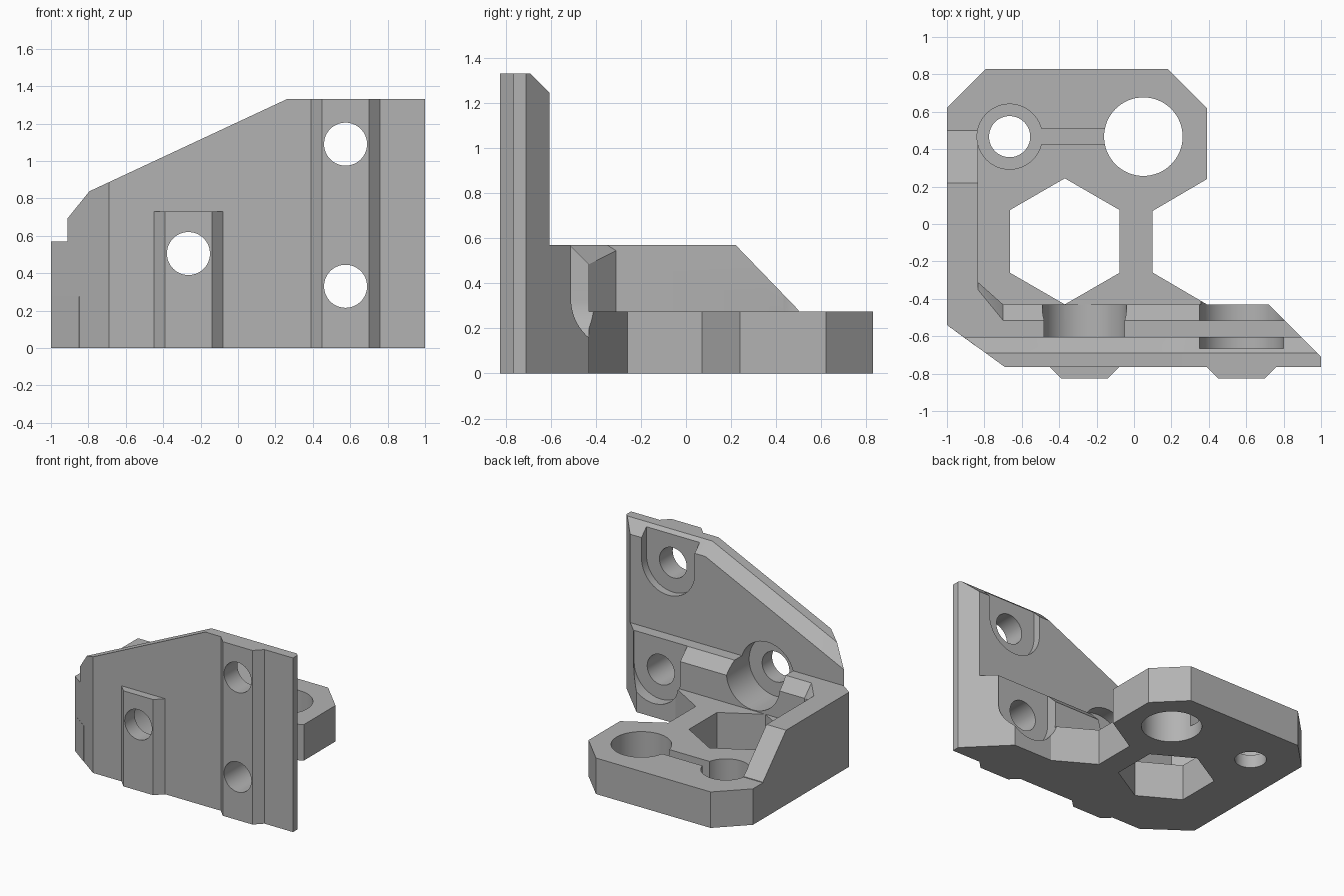
import bpy, bmesh, math
from mathutils import Vector, Matrix

old = bpy.data.objects.get("Cube")
if old:
    bpy.data.objects.remove(old, do_unlink=True)

grey = bpy.data.materials.new("plain grey")
grey.use_nodes = True
COLOUR = (0.45, 0.45, 0.45, 1)
grey.diffuse_color = COLOUR
grey.node_tree.nodes["Principled BSDF"].inputs["Base Color"].default_value = COLOUR


def finish(name, bm):
    bmesh.ops.recalc_face_normals(bm, faces=bm.faces)
    mesh = bpy.data.meshes.new(name)
    bm.to_mesh(mesh)
    bm.free()
    mesh.materials.append(grey)
    ob = bpy.data.objects.new(name, mesh)
    bpy.context.collection.objects.link(ob)
    return ob


def prism(name, outline, axis, lo, hi):
    """Extrude a flat outline along an axis; outline keeps the other axes in order."""
    bm = bmesh.new()
    pts = []
    for p in outline:
        v = list(p)
        v.insert("xyz".index(axis), lo)
        pts.append(bm.verts.new(v))
    face = bm.faces.new(pts)
    ext = bmesh.ops.extrude_face_region(bm, geom=[face])
    step = Vector([hi - lo if a == axis else 0 for a in "xyz"])
    bmesh.ops.translate(bm, vec=step, verts=[g for g in ext["geom"] if isinstance(g, bmesh.types.BMVert)])
    return finish(name, bm)


def hull(name, points):
    bm = bmesh.new()
    for p in points:
        bm.verts.new(p)
    bmesh.ops.convex_hull(bm, input=bm.verts[:])
    bmesh.ops.dissolve_limit(bm, angle_limit=0.01, verts=bm.verts[:], edges=bm.edges[:])
    return finish(name, bm)


def trim(ob, co, normal):
    """Slice off everything on the normal side of a plane and cap it."""
    bm = bmesh.new()
    bm.from_mesh(ob.data)
    cut = bmesh.ops.bisect_plane(bm, geom=bm.verts[:] + bm.edges[:] + bm.faces[:],
                                 plane_co=co, plane_no=normal, clear_outer=True)
    edges = [g for g in cut["geom_cut"] if isinstance(g, bmesh.types.BMEdge)]
    if edges:
        bmesh.ops.contextual_create(bm, geom=edges)
    bmesh.ops.recalc_face_normals(bm, faces=bm.faces)
    bm.to_mesh(ob.data)
    bm.free()


def arc(cx, cy, r, n=64, start=0.0, sweep=math.tau):
    steps = n if sweep == math.tau else n + 1
    return [(cx + r * math.cos(start + sweep * i / n), cy + r * math.sin(start + sweep * i / n))
            for i in range(steps)]


def u_shape(cx, cz, r, top):
    return arc(cx, cz, r, 32, math.pi, math.pi) + [(cx + r, top), (cx - r, top)]


def combine(target, tool, operation):
    mod = target.modifiers.new("combine", 'BOOLEAN')
    mod.operation, mod.solver, mod.object = operation, 'EXACT', tool
    bpy.context.view_layer.objects.active = target
    bpy.ops.object.modifier_apply(modifier=mod.name)
    bpy.data.objects.remove(tool, do_unlink=True)


# Upright plate with a chamfered rear top edge
top_line = [(1, 1.33), (0.26, 1.33), (-1, 0.742)]
FRONT, BACK = -0.765, -0.605
plate = hull("bracket",
             [(x, y, 0) for x in (-1, 1) for y in (FRONT, BACK)]
             + [(x, y, z) for x, z in top_line for y in (FRONT, -0.69)]
             + [(x, BACK, z - (0.085 if x > 0 else 0.09)) for x, z in top_line])

# Thick lower rail behind the plate
rail = prism("rail", [(-0.7, 0), (-0.43, 0), (-0.43, 0.485), (-0.515, 0.57), (-0.7, 0.57)],
             "x", -0.9, 0.95)

# Side rib with a sloping end
rib = prism("side_rib", [(-0.7, 0), (0.5, 0), (0.5, 0.28), (0.22, 0.57), (-0.7, 0.57)],
            "x", -1, -0.835)

# Diagonal web in the inner corner
web = hull("corner_web", [(-0.9, -0.31, 0), (-0.835, -0.31, 0), (-0.7, -0.43, 0), (-0.7, -0.6, 0),
                          (-0.9, -0.6, 0), (-0.9, -0.31, 0.545), (-0.835, -0.31, 0.545),
                          (-0.835, -0.35, 0.57), (-0.7, -0.515, 0.57), (-0.7, -0.43, 0.485),
                          (-0.7, -0.6, 0.57), (-0.9, -0.6, 0.57), (-0.9, -0.35, 0.57)])

# Horizontal base
base = prism("base", [(-1, 0.62), (-0.79, 0.83), (0.18, 0.83), (0.39, 0.62), (0.39, 0.24),
                      (0.1, 0.07), (0.1, -0.26), (0.39, -0.43), (0.39, -0.65), (-0.85, -0.65),
                      (-1, -0.54)], "z", 0, 0.275)

# Corner cuts shared by the rear pieces
for ob in (plate, rail, rib):
    trim(ob, (-1, -0.54, 0), Vector((-0.225, -0.31, 0)).normalized())
    trim(ob, (1, -0.71, 0), Vector((1, 1, 0)).normalized())

# Locating ridges on the front face
ridges = [prism("ridge", [(cx - 0.185, FRONT), (cx - 0.125, -0.825), (cx + 0.125, -0.825),
                          (cx + 0.185, FRONT), (cx + 0.125, -0.72), (cx - 0.125, -0.72)], "z", 0, h)
          for cx, h in ((-0.265, 0.73), (0.575, 1.33))]

for part in [rail, rib, web, base] + ridges:
    combine(plate, part, 'UNION')

# Screw holes and screw head pockets
cutters = [prism("screw_hole", arc(x, z, 0.115), "y", -1, -0.3)
           for x, z in ((-0.265, 0.505), (0.575, 0.33), (0.575, 1.09))]
cutters += [
    prism("round_pocket", arc(-0.265, 0.505, 0.225), "y", -0.705, -0.35),
    prism("lower_pocket", u_shape(0.575, 0.33, 0.225, 0.8), "y", -0.517, -0.3),
    prism("upper_pocket", u_shape(0.575, 1.09, 0.225, 1.5), "y", -0.665, -0.55),
    # Openings in the base
    prism("hex_opening", arc(-0.37, -0.093, 0.337, 6, math.pi / 6), "z", -0.2, 0.4),
    prism("large_hole", arc(0.05, 0.467, 0.21), "z", -0.2, 0.4),
    prism("small_hole", arc(-0.665, 0.467, 0.11), "z", -0.2, 0.4),
    prism("counterbore", arc(-0.665, 0.467, 0.174), "z", 0.1, 0.6),
    prism("groove", [(-0.6, 0.425), (0, 0.425), (0, 0.51), (-0.6, 0.51)], "z", 0.1, 0.6),
]
for cutter in cutters:
    combine(plate, cutter, 'DIFFERENCE')

bpy.ops.object.select_all(action='DESELECT')
plate.select_set(True)
bpy.context.view_layer.objects.active = plate
bpy.ops.object.shade_smooth_by_angle(angle=math.radians(25))
